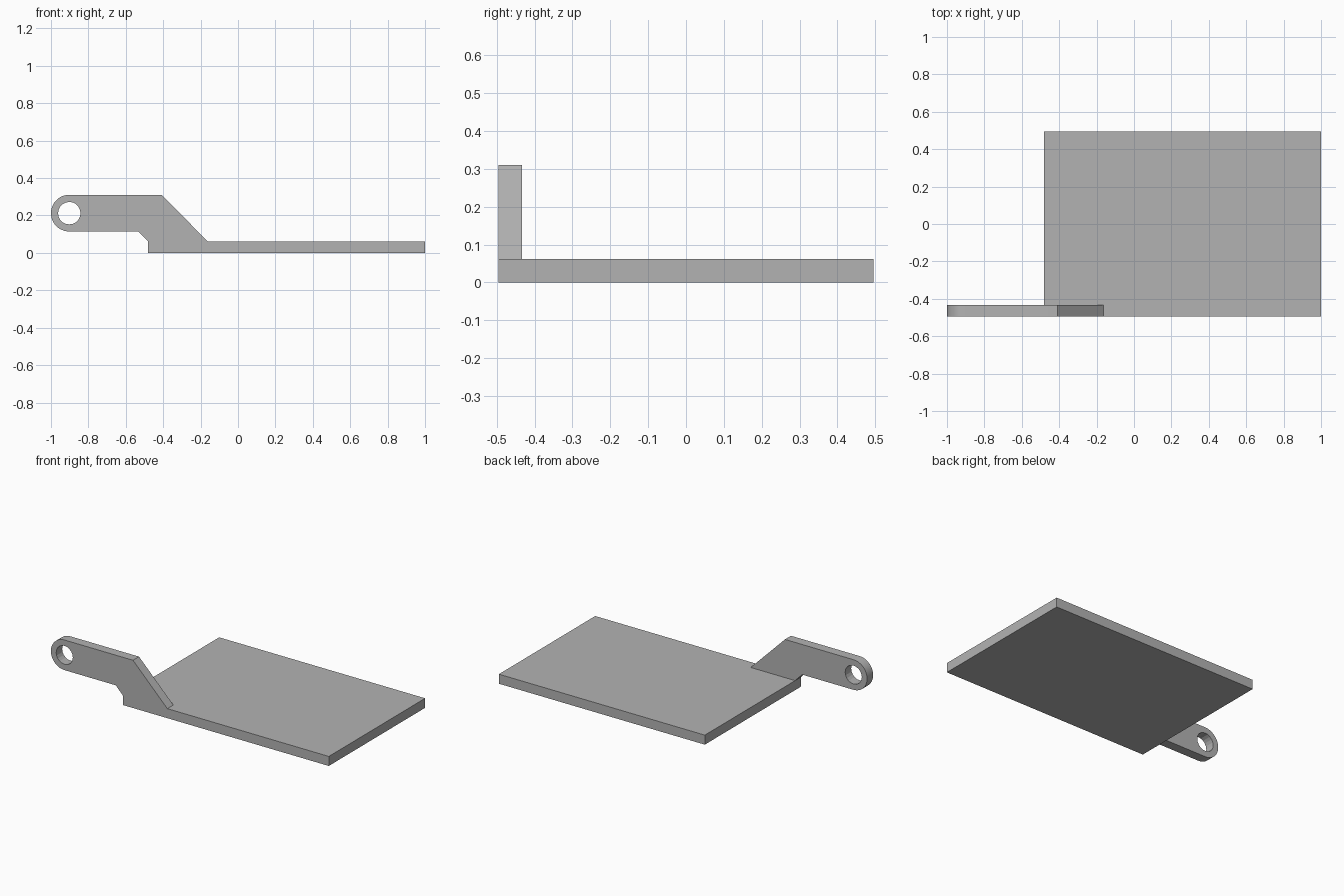
import bpy
import bmesh
from math import cos, sin, pi
from mathutils import Vector

cube = bpy.data.objects.get("Cube")
if cube:
    bpy.data.objects.remove(cube)

GREY = (0.45, 0.45, 0.45, 1)
metal = bpy.data.materials.new("plain grey")
metal.use_nodes = True
metal.diffuse_color = GREY
metal.node_tree.nodes["Principled BSDF"].inputs["Base Color"].default_value = GREY

FRONT, THICK = -0.495, 0.062
LEFT, RIGHT = -0.482, 1.0
EYE_X, EYE_Z, EYE_R, HOLE_R = -0.902, 0.2125, 0.098, 0.06


def arc(radius, start, sweep, steps, closed=False):
    """Points around the eye centre in the xz plane."""
    count = steps if closed else steps + 1
    return [(EYE_X + radius * cos(start + sweep * i / steps),
             EYE_Z + radius * sin(start + sweep * i / steps)) for i in range(count)]


def extruded(name, loops, y0, y1):
    """Fill xz loops (outline, then holes) and extrude them along y."""
    bm = bmesh.new()
    edges = []
    for loop in loops:
        verts = [bm.verts.new((x, y0, z)) for x, z in loop]
        edges += [bm.edges.new((v, verts[i - 1])) for i, v in enumerate(verts)]
    bmesh.ops.triangle_fill(bm, edges=edges, use_beauty=True, use_dissolve=False)
    result = bmesh.ops.extrude_face_region(bm, geom=bm.faces[:], use_keep_orig=True)
    moved = [g for g in result["geom"] if isinstance(g, bmesh.types.BMVert)]
    bmesh.ops.translate(bm, verts=moved, vec=Vector((0, y1 - y0, 0)))
    bmesh.ops.recalc_face_normals(bm, faces=bm.faces[:])
    mesh = bpy.data.meshes.new(name)
    bm.to_mesh(mesh)
    bm.free()
    mesh.materials.append(metal)
    obj = bpy.data.objects.new(name, mesh)
    bpy.context.collection.objects.link(obj)
    return obj


# Flat rectangular base
extruded("base_plate",
         [[(LEFT, 0), (RIGHT, 0), (RIGHT, THICK), (LEFT, THICK)]],
         FRONT, -FRONT)

# Upright arm with rounded end and pivot hole
outline = arc(EYE_R, pi / 2, pi, 24)
outline += [(-0.533, EYE_Z - EYE_R), (LEFT, THICK), (-0.162, THICK),
            (-0.409, EYE_Z + EYE_R)]
hole = arc(HOLE_R, 0, 2 * pi, 20, closed=True)
arm = extruded("pivot_arm", [outline, hole], FRONT, FRONT + THICK)

# Smooth the rounded end only
bpy.ops.object.select_all(action='DESELECT')
arm.select_set(True)
bpy.context.view_layer.objects.active = arm
bpy.ops.object.shade_smooth_by_angle(angle=pi / 18)
